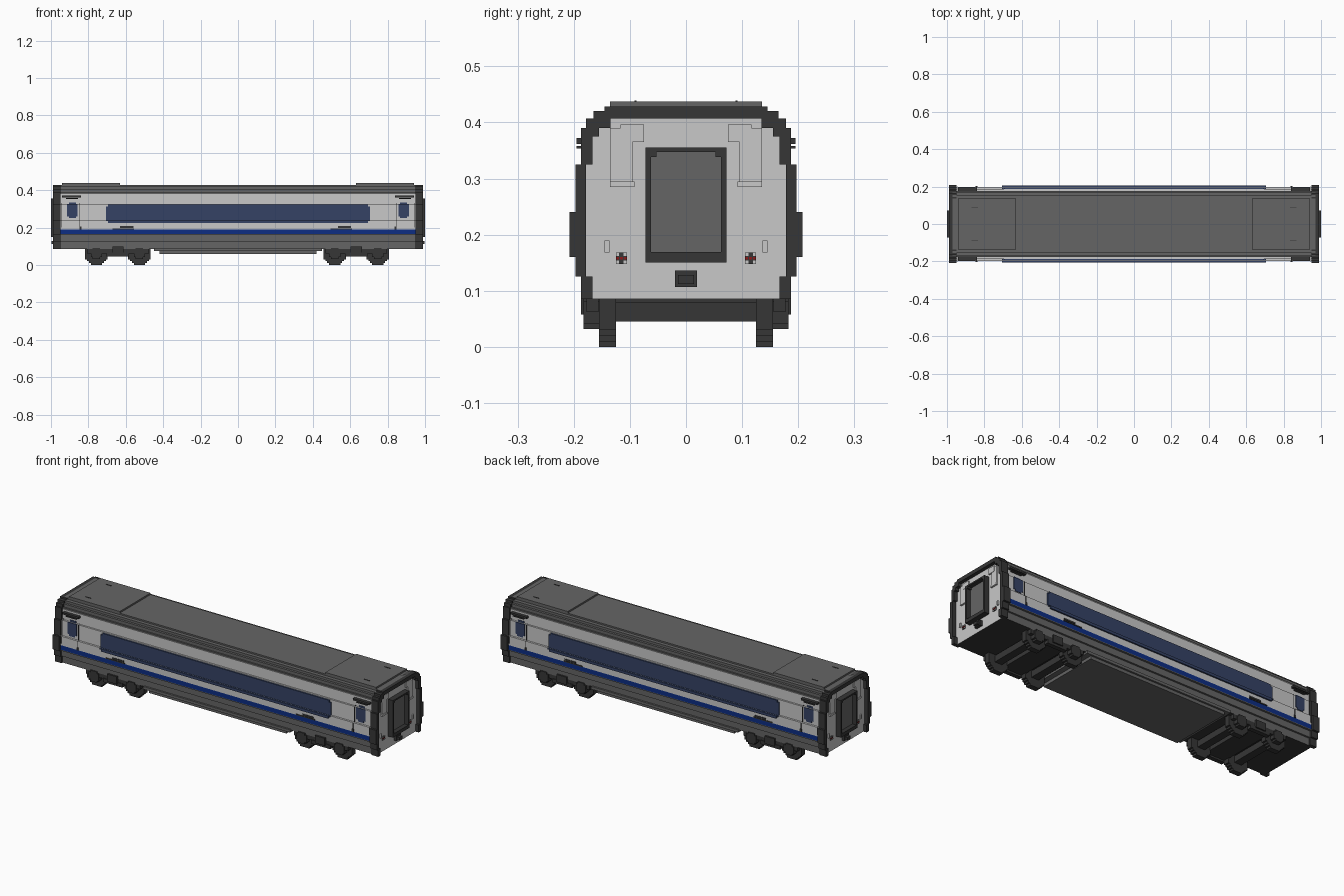
import bpy, bmesh, math

cube = bpy.data.objects.get("Cube")
if cube:
    bpy.data.objects.remove(cube, do_unlink=True)


def material(name, r, g, b):
    m = bpy.data.materials.new(name)
    m.use_nodes = True
    m.diffuse_color = (r, g, b, 1)
    node = next(n for n in m.node_tree.nodes if n.type == 'BSDF_PRINCIPLED')
    node.inputs["Base Color"].default_value = (r, g, b, 1)
    node.inputs["Roughness"].default_value = 0.8
    return m


LIGHT = material("light grey", .58, .58, .58)
ROOF = material("roof grey", .13, .13, .13)
DARK = material("dark grey", .037, .037, .037)
GLASS = material("window navy", .035, .055, .13)
BLUE = material("stripe blue", .004, .027, .23)
RED = material("lamp red", .25, .01, .01)


def finish(name, bm, mats):
    bmesh.ops.recalc_face_normals(bm, faces=bm.faces)
    mesh = bpy.data.meshes.new(name)
    bm.to_mesh(mesh)
    bm.free()
    for m in mats:
        mesh.materials.append(m)
    obj = bpy.data.objects.new(name, mesh)
    bpy.context.collection.objects.link(obj)
    return obj


def boxes(name, spans, mat):
    """One object from many boxes, each (x0, x1, y0, y1, z0, z1)."""
    bm = bmesh.new()
    for x0, x1, y0, y1, z0, z1 in spans:
        verts = bmesh.ops.create_cube(bm, size=1)["verts"]
        for v in verts:
            v.co = ((x0 + x1) / 2 + v.co.x * (x1 - x0),
                    (y0 + y1) / 2 + v.co.y * (y1 - y0),
                    (z0 + z1) / 2 + v.co.z * (z1 - z0))
    return finish(name, bm, [mat])


def mirror_x(spans):
    return spans + [(-b, -a, *rest) for a, b, *rest in spans]


def mirror_y(spans):
    return spans + [(a, b, -d, -c, e, f) for a, b, c, d, e, f in spans]


# Stepped cross-section: bottom, top, half width, half width of end opening
ROWS = [(.085, .125, .187, .167), (.125, .16, .197, .178), (.16, .24, .208, .178),
        (.24, .325, .197, .178), (.325, .375, .187, .167), (.375, .39, .187, .155),
        (.39, .407, .178, .135), (.407, .42, .165, 0), (.42, .428, .145, 0)]
STEP = .01
WALL = .97

# Body shell, coloured in horizontal bands
cuts = (.165, .19, .38)
profile = []
for z0, z1, half, _ in ROWS:
    levels = [z0] + [c for c in cuts if z0 < c < z1] + [z1]
    for z in levels:
        if (half - STEP, z) not in profile:
            profile.append((half - STEP, z))
bm = bmesh.new()
loop = profile + [(-y, z) for y, z in reversed(profile)]
end = bm.faces.new([bm.verts.new((-WALL, y, z)) for y, z in loop])
extruded = bmesh.ops.extrude_face_region(bm, geom=[end], use_keep_orig=True)["geom"]
for v in extruded:
    if isinstance(v, bmesh.types.BMVert):
        v.co.x = WALL
bm.normal_update()
for f in bm.faces:
    z = f.calc_center_median().z
    if abs(f.normal.x) > .5:
        f.material_index = 0
    elif z < .09:
        f.material_index = 2
    else:
        f.material_index = 1 if z < .165 or z > .38 else 3 if z < .19 else 0
finish("body_shell", bm, [LIGHT, ROOF, DARK, BLUE])

# Dark surrounds at both ends
surround = []
for z0, z1, half, inner in ROWS:
    if inner:
        surround += mirror_y([(.95, .99, inner, half, z0, z1)])
    else:
        surround.append((.95, .99, -half, half, z0, z1))
boxes("end_surround", mirror_x(surround), DARK)

# Roof pods with small handles
boxes("roof_pod", mirror_x([(.63, .94, -.135, .135, .425, .437)]), ROOF)
boxes("roof_handle", mirror_x(mirror_y([(.835, .87, .088, .092, .436, .439)])), DARK)


def side_plates(name, rects, mat, depth):
    """Plates (x0, x1, z0, z1) that follow the stepped sides."""
    spans = []
    for x0, x1, a, b in rects:
        for z0, z1, half, _ in ROWS:
            lo, hi = max(a, z0), min(b, z1)
            if hi - lo > .0001:
                y = half - STEP
                spans.append((x0, x1, y - .002, y + depth, lo, hi))
    return boxes(name, mirror_y(spans), mat)


def rounded(cx, half, z0, z1):
    """Window outline with stepped corners."""
    return [(cx - half + .01, cx + half - .01, z0, z0 + .01),
            (cx - half, cx + half, z0 + .01, z1 - .01),
            (cx - half + .01, cx + half - .01, z1 - .01, z1)]


# Windows and side fittings
side_plates("long_window", rounded(0, .705, .225, .322), GLASS, .008)
for s in (-1, 1):
    side_plates("door_window", rounded(s * .885, .028, .25, .335), GLASS, .003)
    side_plates("door_seam", [(s * x - .0015, s * x + .0015, .2, .33)
                              for x in (.845, .945)], DARK, .003)
    side_plates("side_vent", [(s * .89 - .05, s * .89 + .05, .362, .372),
                              (s * .89 - .03, s * .89 + .035, .354, .358)], DARK, .018)
for x in (-.61, .555):
    side_plates("side_label", [(x - .06, x + .055, .19, .196),
                               (x - .02, x + .05, .198, .207)], DARK, .003)
side_plates("door_latch", [(s * .843 - .005, s * .843 + .005, .19, .205)
                           for s in (-1, 1)], DARK, .004)

# Gangway at both ends
gangway = mirror_y([(WALL, 1, .062, .072, .15, .355), (WALL, 1, .053, .062, .338, .348)])
gangway += [(WALL, 1, -.062, .062, .347, .355), (WALL, 1, -.062, .062, .15, .169)]
boxes("gangway_frame", mirror_x(gangway), DARK)
boxes("gangway_door", mirror_x([(WALL - .01, .976, -.062, .062, .169, .347)]), ROOF)

# End wall equipment covers
boxes("end_cover", mirror_x(mirror_y([
    (WALL - .01, .976, .095, .135, .285, .39), (WALL - .01, .978, .075, .117, .365, .396),
    (WALL - .01, .98, .092, .135, .285, .295), (WALL - .01, .978, .136, .145, .168, .19)])), LIGHT)

# Tail lamps: dark square, pale corners, red middle
lamps, corners, centres = [], [], []
lamps += mirror_y([(WALL - .01, .974, .105, .125, .148, .168)])
for dy in (-.007, .007):
    for dz in (-.007, .007):
        y, z = .115 + dy, .158 + dz
        corners += mirror_y([(WALL, .976, y - .003, y + .003, z - .003, z + .003)])
for dy, dz in ((0, 0), (-.007, 0), (.007, 0)):
    y, z = .115 + dy, .158 + dz
    centres += mirror_y([(WALL, .976, y - .0025, y + .0025, z - .0025, z + .0025)])
boxes("tail_lamp", mirror_x(lamps), DARK)
boxes("tail_lamp_corner", mirror_x(corners), LIGHT)
boxes("tail_lamp_lens", mirror_x(centres), RED)

# Couplers
boxes("coupler", mirror_x([(WALL - .01, .985, -.02, .02, .107, .136),
                           (WALL, .998, -.014, .014, .112, .128)]), DARK)

# Equipment box under the floor
boxes("underfloor_box", [(-.45, .45, -.187, .187, .075, .09),
                         (-.42, .42, -.177, .177, .058, .075)], ROOF)


def disc(cx, cz, r, y0, y1, step):
    """Stepped round disc made of horizontal slabs."""
    n = round(2 * r / step)
    spans = []
    for i in range(n):
        z = -r + (i + .5) * step
        w = math.ceil(math.sqrt(max(r * r - z * z, 0)) / step - .3) * step
        w = min(max(w, step), r)
        spans.append((cx - w, cx + w, y0, y1, cz + z - step / 2, cz + z + step / 2))
    return spans


# Bogies
for label, cx in (("left", .632), ("right", -.642)):
    wheels, axles, hubs = [], [], []
    for wx in (cx - .115, cx + .115):
        wheels += mirror_y(disc(wx, .06, .06, .125, .155, .01))
        hubs += mirror_y(disc(wx, .062, .03, .155, .183, .01))
        axles.append((wx - .022, wx + .022, -.125, .125, .045, .08))
    beams = mirror_y([(cx - .165, cx + .165, .156, .177, .062, .09),
                      (cx - .06, cx + .06, .156, .18, .045, .066),
                      (cx - .03, cx + .03, .156, .187, .058, .1)])
    beams.append((cx - .06, cx + .06, -.156, .156, .055, .088))
    boxes(label + "_wheels", wheels, DARK)
    boxes(label + "_axles", axles, DARK)
    boxes(label + "_axle_boxes", hubs, DARK)
    boxes(label + "_bogie_frame", beams, DARK)
